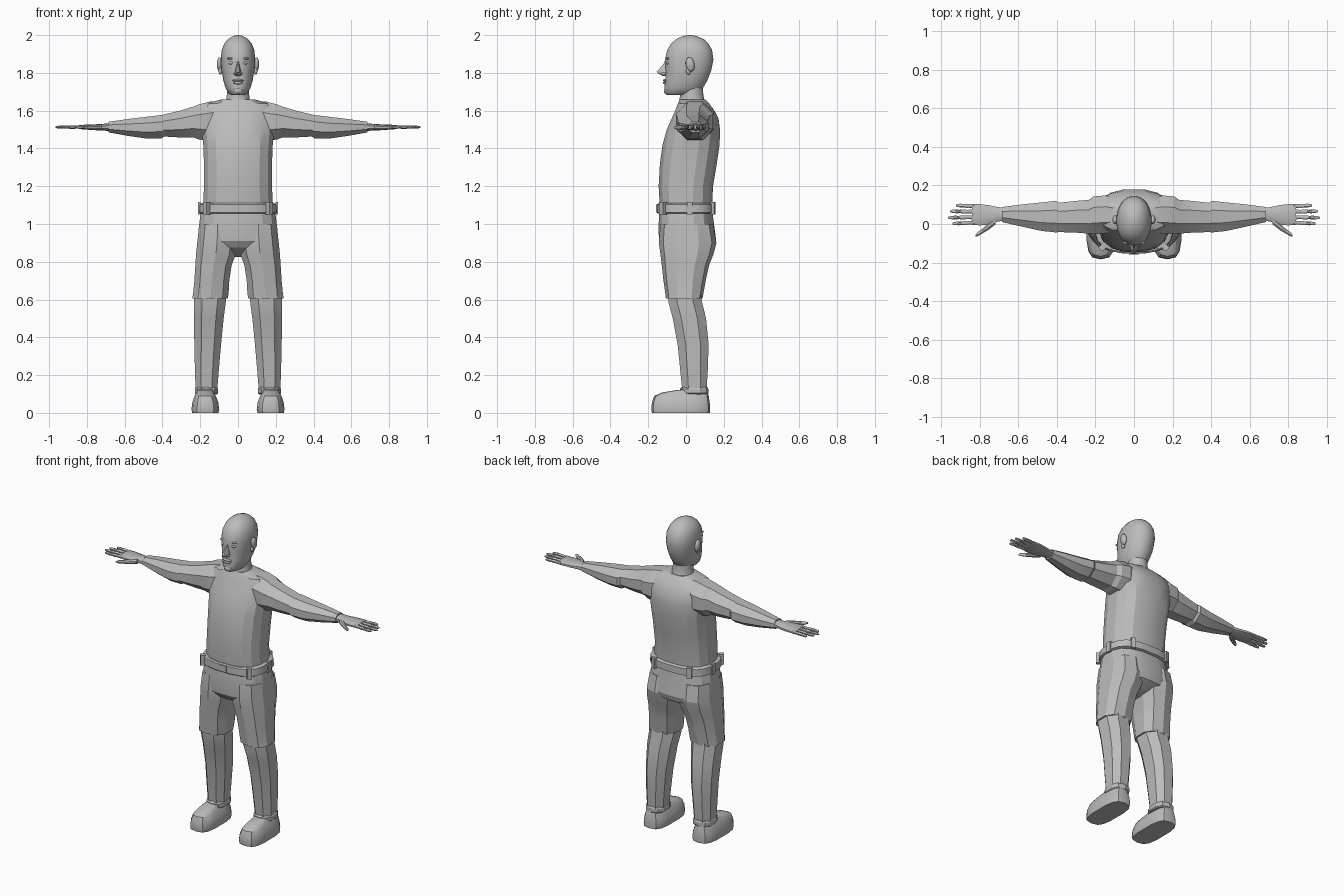
import bpy, bmesh, math
from mathutils import Matrix, Vector

grey = bpy.data.materials.new("plain grey")
grey.diffuse_color = (0.5, 0.5, 0.5, 1)


def finish(name, bm, angle):
    bmesh.ops.recalc_face_normals(bm, faces=bm.faces)
    mesh = bpy.data.meshes.new(name)
    bm.to_mesh(mesh)
    bm.free()
    mesh.materials.append(grey)
    ob = bpy.data.objects.new(name, mesh)
    bpy.context.collection.objects.link(ob)
    bpy.ops.object.select_all(action='DESELECT')
    ob.select_set(True)
    bpy.context.view_layer.objects.active = ob
    bpy.ops.object.shade_smooth_by_angle(angle=math.radians(angle))
    return ob


def loft(name, rings, n=8, axis='Z', p=2.0, angle=25, side=1):
    """Skin rounded rings (t, a0, a1, b0, b1); t runs along the axis, side=-1 mirrors x."""
    unit = []
    for i in range(n):
        a = 2 * math.pi * (i + 0.5) / n
        c, s = math.cos(a), math.sin(a)
        unit.append((math.copysign(abs(c) ** (2 / p), c), math.copysign(abs(s) ** (2 / p), s)))
    m = max(u[0] for u in unit)
    bm = bmesh.new()
    loops = []
    for t, a0, a1, b0, b1 in rings:
        row = []
        for u, v in unit:
            a = (a0 + a1) / 2 + u / m * (a1 - a0) / 2
            b = (b0 + b1) / 2 + v / m * (b1 - b0) / 2
            x, y, z = (a, b, t) if axis == 'Z' else (t, a, b)
            row.append(bm.verts.new((x * side, y, z)))
        loops.append(row)
    for r0, r1 in zip(loops, loops[1:]):
        for i in range(n):
            j = (i + 1) % n
            bm.faces.new((r0[i], r0[j], r1[j], r1[i]))
    bm.faces.new(loops[0])
    bm.faces.new(loops[-1])
    return finish(name, bm, angle)


def sym(rows):
    """Rings centred on x: (z, half width, y0, y1)."""
    return [(z, -h, h, y0, y1) for z, h, y0, y1 in rows]


def ball(name, loc, size, turn=0):
    bm = bmesh.new()
    mat = Matrix.Translation(loc) @ Matrix.Rotation(turn, 4, 'X') @ Matrix.Diagonal((*size, 1))
    bmesh.ops.create_uvsphere(bm, u_segments=14, v_segments=9, radius=1, matrix=mat)
    return finish(name, bm, 50)


def box(name, loc, size, turn=0):
    bm = bmesh.new()
    mat = Matrix.Translation(loc) @ Matrix.Rotation(turn, 4, 'Z') @ Matrix.Diagonal((*size, 1))
    bmesh.ops.create_cube(bm, size=1, matrix=mat)
    return finish(name, bm, 25)


# Head and neck
loft("head", sym([
    (1.683, .034, -.10, .03), (1.69, .048, -.112, .06), (1.72, .066, -.114, .09),
    (1.76, .078, -.110, .113), (1.81, .086, -.107, .133), (1.87, .091, -.111, .145),
    (1.92, .087, -.100, .138), (1.955, .073, -.079, .119), (1.98, .052, -.05, .092),
    (1.995, .026, -.015, .055), (2.0, .008, .01, .03)]), 28, p=2.15, angle=50)
loft("neck", sym([(1.62, .075, -.045, .11), (1.66, .062, -.034, .096),
                  (1.70, .057, -.03, .09), (1.76, .056, -.03, .09)]), 16, angle=40)

# Face
loft("nose", sym([(1.783, .010, -.122, -.08), (1.793, .019, -.142, -.08), (1.806, .017, -.156, -.08),
                  (1.825, .011, -.138, -.08), (1.85, .007, -.117, -.08),
                  (1.87, .006, -.110, -.08)]), 8, angle=50)
ball("upper_lip", (0, -.109, 1.760), (.030, .014, .007))
ball("lower_lip", (0, -.108, 1.747), (.025, .014, .008))
ball("chin", (0, -.102, 1.705), (.026, .016, .018))
for s, w in ((1, "left"), (-1, "right")):
    ball(w + "_eye", (s * .036, -.095, 1.853), (.014, .012, .009))
    ball(w + "_brow", (s * .037, -.096, 1.876), (.022, .010, .006))
    ball(w + "_nostril", (s * .014, -.118, 1.795), (.009, .015, .008))
    ball(w + "_ear", (s * .098, .022, 1.845), (.014, .023, .038), .2)
    ball(w + "_ear_lobe", (s * .093, .012, 1.808), (.010, .012, .018), .2)

# Shirt body
loft("shirt", sym([
    (1.085, .185, -.138, .138), (1.2, .180, -.145, .143), (1.32, .180, -.138, .163),
    (1.42, .184, -.124, .178), (1.50, .192, -.102, .180), (1.56, .198, -.075, .172),
    (1.605, .198, -.055, .148), (1.638, .170, -.043, .122), (1.66, .085, -.034, .100)]),
    16, p=2.5, angle=22)

# Arms and hands
for s, w in ((1, "left"), (-1, "right")):
    loft(w + "_sleeve", [
        (.08, -.035, .125, 1.48, 1.652), (.15, -.05, .148, 1.44, 1.648),
        (.21, -.052, .143, 1.448, 1.632), (.235, -.05, .125, 1.458, 1.622),
        (.30, -.045, .120, 1.458, 1.602), (.39, -.042, .110, 1.463, 1.580),
        (.405, -.044, .120, 1.454, 1.577), (.48, -.036, .112, 1.452, 1.568),
        (.58, -.014, .102, 1.466, 1.556), (.685, .010, .088, 1.485, 1.541)],
        8, 'X', angle=20, side=s)
    loft(w + "_palm", [
        (.66, .020, .082, 1.492, 1.534), (.71, .012, .088, 1.495, 1.530),
        (.755, -.004, .098, 1.497, 1.527), (.80, -.007, .103, 1.500, 1.526),
        (.842, -.004, .104, 1.503, 1.523)], 10, 'X', 2.5, 40, s)
    for i, (y0, y1, tip) in enumerate([(.007, .002, .944), (.035, .033, .966),
                                       (.064, .066, .956), (.092, .097, .925)]):
        rows = []
        for k, r in ((0, .011), (.33, .009), (.42, .011), (.62, .0085), (.72, .010), (.94, .008), (1, .004)):
            x, y = .825 + (tip - .825) * k, y0 + (y1 - y0) * k
            rows.append((x, y - r, y + r, 1.513 - r * .85, 1.513 + r * .85))
        loft(f"{w}_finger_{i + 1}", rows, 8, 'X', angle=40, side=s)
    loft(w + "_thumb", [
        (.72, -.002, .035, 1.498, 1.526), (.755, -.030, .008, 1.498, 1.524),
        (.785, -.048, -.022, 1.500, 1.521), (.812, -.063, -.042, 1.502, 1.519),
        (.822, -.066, -.054, 1.506, 1.515)], 8, 'X', angle=40, side=s)

# Belt with its loops and buckle
loft("belt", sym([(1.055, .198, -.148, .146), (1.060, .207, -.153, .156), (1.104, .203, -.153, .156),
                  (1.110, .192, -.146, .146)]), 20, p=2.8, angle=30)
box("buckle", (0, -.153, 1.082), (.05, .012, .040))
for s, w in ((1, "left"), (-1, "right")):
    box(w + "_front_belt_loop", (s * .165, -.122, 1.083), (.028, .030, .066), s * .8)
    box(w + "_side_belt_loop", (s * .205, .02, 1.083), (.014, .03, .066))
    box(w + "_back_belt_loop", (s * .125, .143, 1.083), (.028, .020, .066), -s * .35)

# Trouser seat
loft("trouser_seat", sym([
    (1.09, .188, -.138, .138), (1.04, .200, -.143, .143), (.97, .209, -.146, .152),
    (.91, .213, -.142, .160), (.875, .185, -.118, .150), (.845, .10, -.07, .10),
    (.825, .04, -.03, .05)]), 16, p=2.6, angle=22)

# Legs and shoes
for s, w in ((1, "left"), (-1, "right")):
    loft(w + "_thigh", [
        (1.0, .010, .204, -.130, .138), (.90, .006, .216, -.138, .155),
        (.84, .012, .222, -.130, .140), (.78, .034, .226, -.123, .117),
        (.70, .046, .231, -.115, .100), (.63, .050, .238, -.105, .088),
        (.605, .055, .242, -.103, .083)], 10, p=2.5, angle=20, side=s)
    loft(w + "_shin", [
        (.63, .066, .230, -.092, .080), (.59, .064, .234, -.094, .084),
        (.50, .076, .234, -.070, .106), (.36, .090, .231, -.044, .120),
        (.22, .102, .228, -.030, .115), (.12, .110, .224, -.020, .109)],
        8, p=2.4, angle=20, side=s)
    loft(w + "_cuff", [(.098, .113, .222, -.026, .112), (.104, .106, .228, -.030, .116),
                       (.126, .106, .228, -.030, .116), (.136, .112, .222, -.020, .110)],
         10, p=2.6, side=s)
    loft(w + "_shoe", [
        (0, .104, .243, -.178, .124), (.02, .099, .246, -.181, .126),
        (.055, .104, .242, -.178, .123), (.09, .118, .230, -.166, .118),
        (.108, .128, .220, -.125, .113), (.122, .132, .214, -.04, .108)],
        14, p=3.2, angle=28, side=s)
